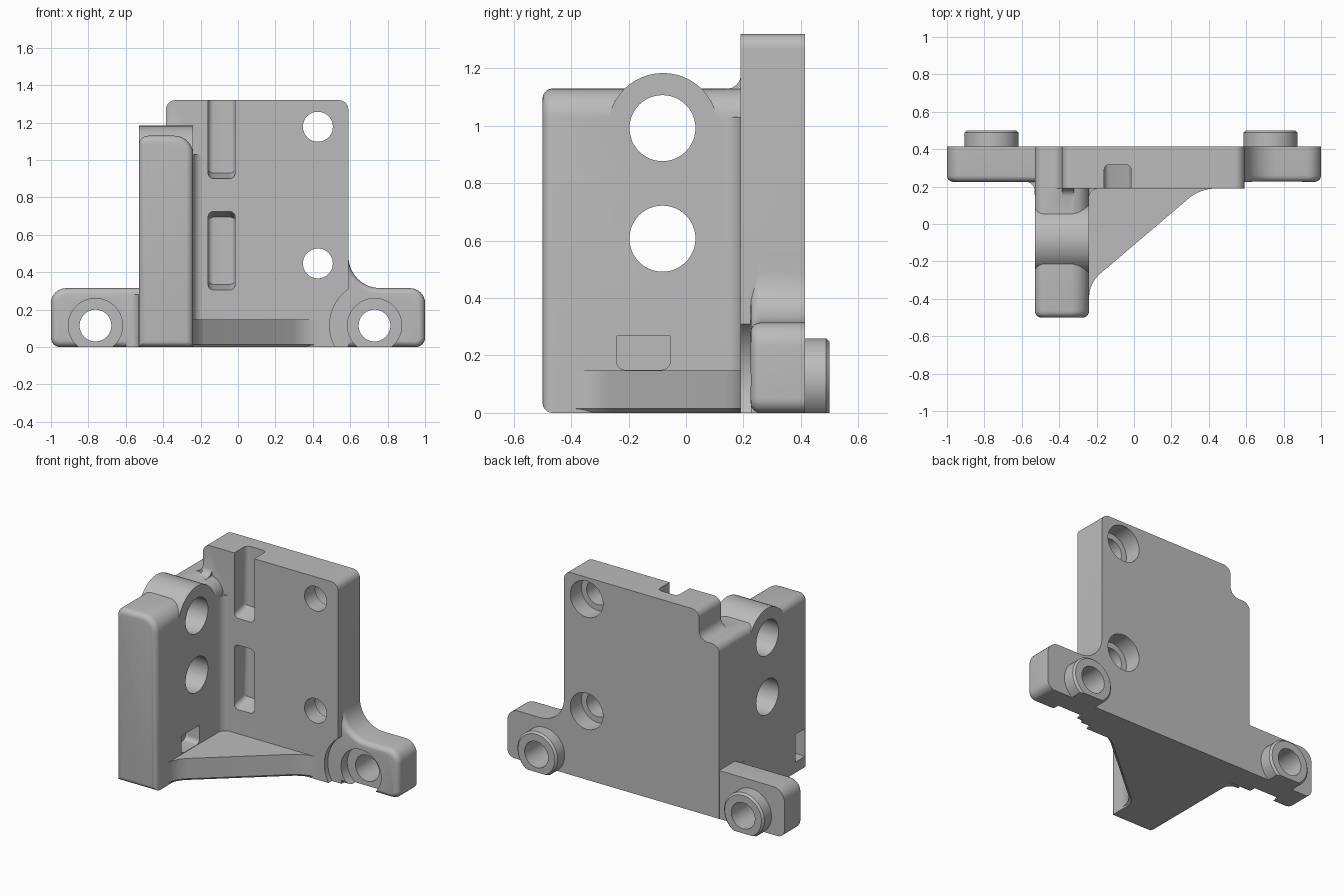
import bpy, bmesh, math
from mathutils import Vector

old = bpy.data.objects.get("Cube")
if old:
    bpy.data.objects.remove(old)

grey = bpy.data.materials.new("plain grey")
grey.use_nodes = True
grey.diffuse_color = (0.5, 0.5, 0.5, 1)
grey.node_tree.nodes["Principled BSDF"].inputs["Base Color"].default_value = (0.5, 0.5, 0.5, 1)


def rounded(corners, steps=8):
    """Replace each (u, v, radius) corner by an arc."""
    out, n = [], len(corners)
    for i, c in enumerate(corners):
        p = Vector(c[:2])
        if len(c) < 3:
            out.append(p)
            continue
        a = (Vector(corners[i - 1][:2]) - p).normalized()
        b = (Vector(corners[(i + 1) % n][:2]) - p).normalized()
        half = a.angle(b) / 2
        mid = p + (a + b).normalized() * c[2] / math.sin(half)
        reach = c[2] / math.tan(half)
        s, e = p + a * reach - mid, p + b * reach - mid
        sweep = s.angle(e)
        for k in range(steps + 1):
            t = k / steps
            out.append(mid + (s * math.sin((1 - t) * sweep) + e * math.sin(t * sweep)) / math.sin(sweep))
    return out


def place(axis, u, v, w):
    return {"x": (w, u, v), "y": (u, w, v), "z": (u, v, w)}[axis]


def prism(name, axis, corners, lo, hi, bevel_lo=0, bevel_hi=0, segments=5):
    """Extrude a profile along an axis, optionally rounding either end."""
    bm = bmesh.new()
    pts = rounded(corners)
    rings = [[bm.verts.new(place(axis, p.x, p.y, w)) for p in pts] for w in (lo, hi)]
    caps = [bm.faces.new(r) for r in rings]
    for i in range(len(pts)):
        bm.faces.new((rings[0][i - 1], rings[0][i], rings[1][i], rings[1][i - 1]))
    bmesh.ops.recalc_face_normals(bm, faces=bm.faces)
    edges = [list(c.edges) for c in caps]
    for es, size in zip(edges, (bevel_lo, bevel_hi)):
        if size:
            bmesh.ops.bevel(bm, geom=es, offset=size, segments=segments,
                            profile=0.5, affect="EDGES", clamp_overlap=False)
    mesh = bpy.data.meshes.new(name)
    bm.to_mesh(mesh)
    bm.free()
    mesh.materials.append(grey)
    ob = bpy.data.objects.new(name, mesh)
    bpy.context.collection.objects.link(ob)
    return ob


def rod(name, axis, u, v, r, lo, hi, bevel_hi=0):
    ring = [(u + r * math.cos(math.tau * k / 48), v + r * math.sin(math.tau * k / 48)) for k in range(48)]
    return prism(name, axis, ring, lo, hi, 0, bevel_hi, 1)


def block(name, axis, u0, u1, v0, v1, lo, hi, **kw):
    return prism(name, axis, [(u0, v0), (u1, v0), (u1, v1), (u0, v1)], lo, hi, **kw)


# Back plate with a stepped top corner
body = prism("mounting_bracket", "y",
             [(-0.53, 0), (0.59, 0), (0.59, 1.32, 0.05), (-0.385, 1.32, 0.05),
              (-0.385, 1.13, 0.06), (-0.53, 1.13, 0.05)], 0.19, 0.415)

EAR_X = (-0.762, 0.73)
adds = [
    # Side wall and its bearing boss
    prism("side_wall", "y", [(-0.53, 0), (-0.24, 0), (-0.24, 1.13, 0.1), (-0.53, 1.13, 0.05)],
          -0.5, 0.25, bevel_lo=0.035),
    rod("bearing_boss", "x", -0.08, 0.992, 0.192, -0.53, -0.24),
    # Triangular floor gusset
    prism("gusset", "z", [(-0.3, 0.25), (-0.3, -0.45), (-0.24, -0.45), (-0.24, -0.316, 0.17),
                          (0.355, 0.19, 0.23), (0.5, 0.19), (0.5, 0.25)],
          0, 0.147, bevel_lo=0.015, segments=1),
    # Mounting ears
    prism("left_ear", "y", [(0.48, 0), (1, 0, 0.05), (1, 0.315, 0.08), (0.59, 0.315, 0.17),
                            (0.59, 0.55), (0.48, 0.55)], 0.225, 0.414, bevel_lo=0.035),
    prism("right_ear", "y", [(-1, 0, 0.05), (-0.45, 0), (-0.45, 0.315), (-1, 0.315, 0.08)],
          0.225, 0.414, bevel_lo=0.035),
    # Coves where walls meet
    prism("ear_cove", "z", [(-0.6, 0.24), (-0.6, 0.226), (-0.531, 0.226, 0.05), (-0.531, 0.155),
                            (-0.5, 0.155), (-0.5, 0.24)], 0, 0.28),
    prism("wall_cove", "z", [(-0.27, 0.22), (-0.27, 0.12), (-0.241, 0.12), (-0.241, 0.191, 0.055),
                             (-0.17, 0.191), (-0.17, 0.22)], 0.02, 1.03),
    prism("top_cove", "x", [(0.22, 1.09), (0.12, 1.09), (0.12, 1.129), (0.191, 1.129, 0.05),
                            (0.191, 1.2), (0.22, 1.2)], -0.384, -0.32),
]
for x in EAR_X:
    adds.append(rod("ear_boss", "y", x, 0.115, 0.145, 0.38, 0.5, bevel_hi=0.012))

cuts = [
    block("floor_trim", "z", -2, 2, -2, 2, -0.5, 0),
    # Relief around the left ear
    rod("ear_relief", "y", EAR_X[1], 0.115, 0.24, 0, 0.226),
    # Cable slots in the plate
    prism("upper_slot", "x", [(0.1, 0.9), (0.19, 0.9), (0.318, 0.93), (0.318, 1.5), (0.1, 1.5)],
          -0.16, -0.015, 0.03, 0.03),
    prism("lower_slot", "x", [(0.1, 0.305), (0.19, 0.305), (0.318, 0.335), (0.318, 0.695),
                              (0.19, 0.725), (0.1, 0.725)], -0.16, -0.015, 0.03, 0.03),
    # Nut pockets low in the wall
    prism("inner_pocket", "x", [(-0.242, 0.15, 0.03), (-0.055, 0.15, 0.03), (-0.055, 0.268),
                                (-0.242, 0.268)], -0.34, -0.1),
    block("outer_pocket", "x", -0.47, -0.37, 0.07, 0.25, -0.7, -0.44),
]
for x in EAR_X:
    cuts.append(rod("ear_hole", "y", x, 0.115, 0.085, 0, 0.7))
    cuts.append(rod("ear_counterbore", "y", x, 0.115, 0.145, 0.1, 0.29))
for z in (0.447, 1.178):
    cuts.append(rod("plate_hole", "y", 0.427, z, 0.08, 0, 0.7))
    cuts.append(rod("plate_counterbore", "y", 0.427, z, 0.118, 0.3, 0.7))
for z in (0.607, 0.992):
    cuts.append(rod("bearing_hole", "x", -0.082, z, 0.115, -0.8, -0.1))

# Combine everything into one solid
for ob, op in [(o, "UNION") for o in adds] + [(o, "DIFFERENCE") for o in cuts]:
    ob.hide_render = True
    mod = body.modifiers.new(ob.name, "BOOLEAN")
    mod.operation, mod.solver, mod.object = op, "EXACT", ob
graph = bpy.context.evaluated_depsgraph_get()
solid = bpy.data.meshes.new_from_object(body.evaluated_get(graph))
body.modifiers.clear()
body.data = solid
for ob in adds + cuts:
    bpy.data.objects.remove(ob)

# One material, smooth curves, sharp corners
solid.materials.clear()
solid.materials.append(grey)
for f in solid.polygons:
    f.material_index = 0
for ob in bpy.context.selected_objects:
    ob.select_set(False)
body.select_set(True)
bpy.context.view_layer.objects.active = body
bpy.ops.object.shade_smooth_by_angle(angle=math.radians(30))
